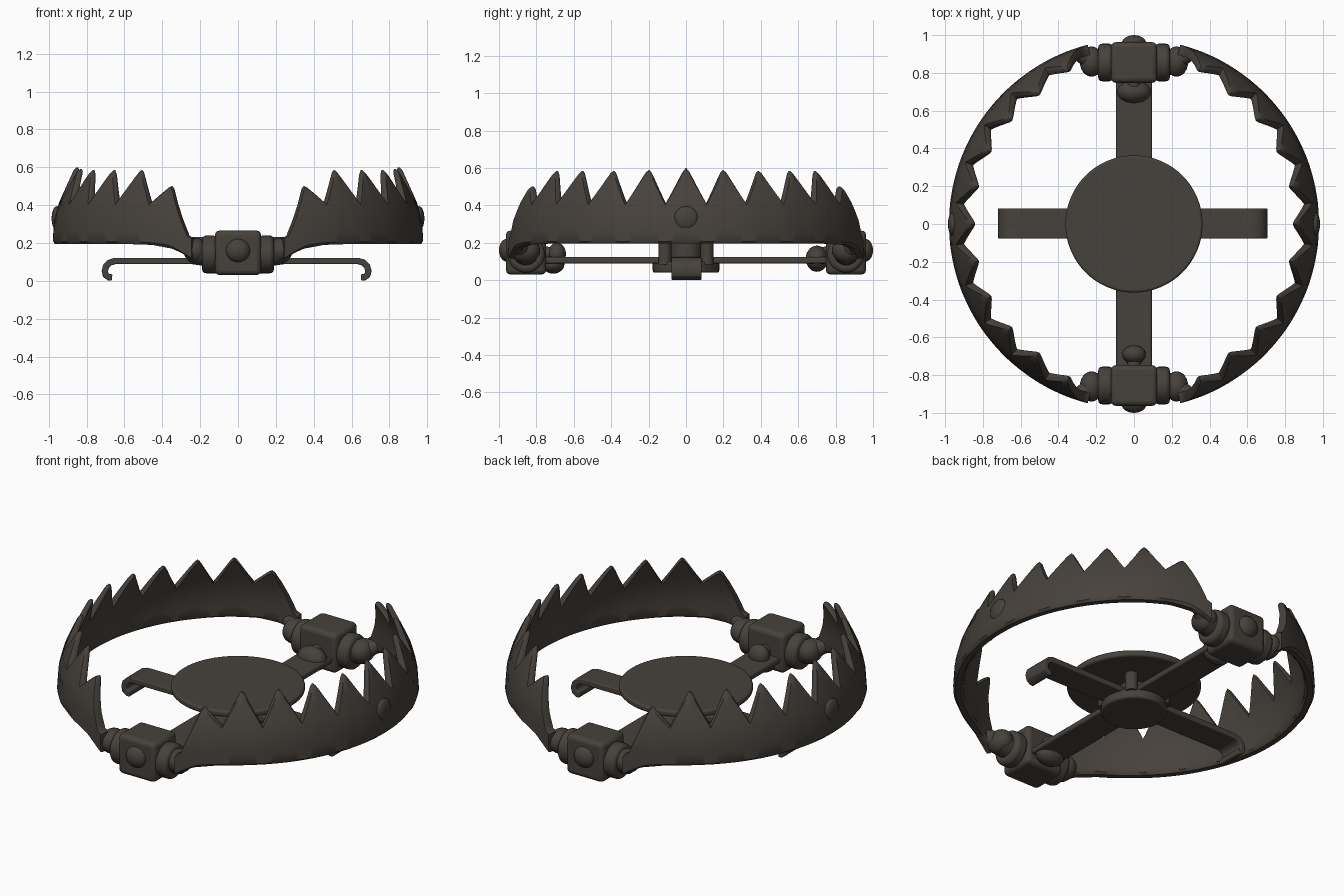
import bpy, bmesh, math
from mathutils import Vector, Matrix

if "Cube" in bpy.data.objects:
    bpy.data.objects.remove(bpy.data.objects["Cube"])

iron = bpy.data.materials.new("dark iron")
iron.diffuse_color = (0.062, 0.053, 0.045, 1)
iron.use_nodes = True
iron.node_tree.nodes["Principled BSDF"].inputs["Base Color"].default_value = iron.diffuse_color


def finish(name, bm, bevel=0.0, angle=35):
    bmesh.ops.recalc_face_normals(bm, faces=bm.faces)
    me = bpy.data.meshes.new(name)
    bm.to_mesh(me)
    bm.free()
    me.materials.append(iron)
    ob = bpy.data.objects.new(name, me)
    bpy.context.collection.objects.link(ob)
    if bevel:
        m = ob.modifiers.new("bevel", 'BEVEL')
        m.width, m.segments, m.limit_method = bevel, 3, 'ANGLE'
        m.angle_limit = math.radians(40)
    bpy.ops.object.select_all(action='DESELECT')
    ob.select_set(True)
    bpy.context.view_layer.objects.active = ob
    bpy.ops.object.shade_smooth_by_angle(angle=math.radians(angle))
    return ob


def box(name, c, size, bevel):
    bm = bmesh.new()
    bmesh.ops.create_cube(bm, size=1)
    bmesh.ops.transform(bm, verts=bm.verts, matrix=Matrix.Translation(c) @ Matrix.Diagonal((*size, 1)))
    return finish(name, bm, bevel)


def ball(name, c, size):
    bm = bmesh.new()
    bmesh.ops.create_uvsphere(bm, u_segments=24, v_segments=14, radius=1)
    bmesh.ops.transform(bm, verts=bm.verts, matrix=Matrix.Translation(c) @ Matrix.Diagonal((*size, 1)))
    return finish(name, bm, 0, 60)


def rod(name, a, b, r, bevel=0.0, r2=None, n=32):
    a, b = Vector(a), Vector(b)
    bm = bmesh.new()
    bmesh.ops.create_cone(bm, cap_ends=True, segments=n, radius1=r, radius2=r if r2 is None else r2,
                          depth=(b - a).length)
    rot = (b - a).to_track_quat('Z', 'Y').to_matrix().to_4x4()
    bmesh.ops.transform(bm, verts=bm.verts, matrix=Matrix.Translation((a + b) / 2) @ rot)
    return finish(name, bm, bevel)


def lerp(x, pts):
    if x <= pts[0][0]:
        return pts[0][1]
    for (x0, y0), (x1, y1) in zip(pts, pts[1:]):
        if x <= x1:
            return y0 + (y1 - y0) * (x - x0) / (x1 - x0)
    return pts[-1][1]


# toothed jaw: half ring with leaning teeth
STEP, LAST, END = 13.4, 67.0, 75.5
TIPS = [0.60, 0.59, 0.585, 0.585, 0.585, 0.50]


def top_edge(t):
    t = abs(t)
    if t > LAST:
        return lerp(t, [(LAST, 0.50), (LAST + 0.8, 0.485), (74, 0.24), (END, 0.225)])
    i = min(int(round(t / STEP)), 5)
    d = abs(t / STEP - i) * 2
    h = 1 - (math.sqrt(d * d + 0.012) - 0.11) / (math.sqrt(1.012) - 0.11)
    return 0.41 + (TIPS[i] - 0.41) * h


def bottom_edge(t):
    return lerp(abs(t), [(52, 0.195), (62, 0.19), (69, 0.17), (73, 0.14), (END, 0.115)])


def outer_r(z):
    return lerp(z, [(0.2, 0.98), (0.32, 0.972), (0.41, 0.948), (0.6, 0.862)])


def thick(z):
    return lerp(z, [(0.2, 0.055), (0.41, 0.043), (0.6, 0.026)])


def jaw(name, sx):
    bm = bmesh.new()
    ts = [i * STEP / 14 for i in range(71)] + [LAST + 0.8 + k * (END - LAST - 0.8) / 10 for k in range(11)]
    ts = [-t for t in ts[:0:-1]] + ts
    rings = []
    for t in ts:
        b, tp = bottom_edge(t), top_edge(t)
        zs = [b + (tp - b) * s for s in (0.05, 0.2, 0.4, 0.6, 0.8, 0.97)]
        sec = [(outer_r(z), z) for z in zs]
        ro, w = outer_r(tp), thick(tp)
        sec += [(ro - w * 0.3, tp), (ro - w * 0.7, tp)]
        sec += [(outer_r(z) - thick(z), z) for z in reversed(zs)]
        sec += [(0.98 - 0.043, b), (0.98 - 0.012, b)]
        a = math.radians(t)
        rings.append([bm.verts.new((sx * r * math.cos(a), r * math.sin(a), z)) for r, z in sec])
    n = len(rings[0])
    for p, q in zip(rings, rings[1:]):
        for j in range(n):
            bm.faces.new((p[j], p[(j + 1) % n], q[(j + 1) % n], q[j]))
    bm.faces.new(rings[0])
    bm.faces.new(rings[-1])
    finish(name, bm, 0, 40)


for side, sx in (("right", 1), ("left", -1)):
    jaw(side + "_jaw", sx)
    ball(side + "_jaw_rivet", (sx * 0.957, 0, 0.33), (0.028, 0.065, 0.065))

# hinges at front and back
for end, sy in (("front", -1), ("back", 1)):
    box(end + "_hinge_block", (0, sy * 0.855, 0.148), (0.245, 0.215, 0.235), 0.025)
    ball(end + "_outer_bolt", (0, sy * 0.955, 0.16), (0.065, 0.045, 0.062))
    rod(end + "_inner_pin", (0, sy * 0.70, 0.14), (0, sy * 0.80, 0.15), 0.035)
    for side, sx in (("right", 1), ("left", -1)):
        nm = end + "_" + side
        rod(nm + "_collar", (sx * 0.11, sy * 0.855, 0.14), (sx * 0.19, sy * 0.855, 0.14), 0.1, 0.022)
        rod(nm + "_jaw_pin", (sx * 0.16, sy * 0.855, 0.145), (sx * 0.23, sy * 0.86, 0.155), 0.068)
        ball(nm + "_jaw_eye", (sx * 0.225, sy * 0.86, 0.16), (0.062, 0.08, 0.068))
        rod(nm + "_jaw_root", (sx * 0.22, sy * 0.87, 0.16), (sx * 0.31, sy * 0.905, 0.2), 0.062, 0.01, 0.03)
ball("front_inner_bolt", (0, -0.69, 0.14), (0.062, 0.048, 0.06))
ball("back_inner_bolt", (0, 0.70, 0.115), (0.09, 0.06, 0.07))
ball("front_strap_end", (0, -0.71, 0.085), (0.085, 0.06, 0.05))

# long strap joining the hinges
box("long_strap", (0, 0, 0.106), (0.19, 1.56, 0.034), 0.01)

# cross strap with curled feet
half = [(0.60, 0.105), (0.635, 0.105), (0.662, 0.097), (0.682, 0.078), (0.689, 0.052),
        (0.684, 0.03), (0.668, 0.019), (0.65, 0.018)]
path = [Vector((-x - 0.015, z)) for x, z in reversed(half)] + [Vector(p) for p in half]
bm = bmesh.new()
rows = []
for i, p in enumerate(path):
    d = (path[min(i + 1, len(path) - 1)] - path[max(i - 1, 0)]).normalized()
    nrm = Vector((-d.y, d.x)) * 0.017
    rows.append([bm.verts.new((q.x, y, q.y)) for q, y in
                 ((p + nrm, -0.077), (p + nrm, 0.083), (p - nrm, 0.083), (p - nrm, -0.077))])
for p, q in zip(rows, rows[1:]):
    for j in range(4):
        bm.faces.new((p[j], p[(j + 1) % 4], q[(j + 1) % 4], q[j]))
bm.faces.new(rows[0])
bm.faces.new(rows[-1])
finish("cross_strap", bm, 0.006, 40)

# trigger plate, hub and posts
rod("trigger_plate", (0, 0, 0.195), (0, 0, 0.232), 0.363, 0.012, n=64)
rod("lower_hub", (0, 0, 0.04), (0, 0, 0.10), 0.178, 0.012, n=48)
rod("plate_hub", (0, 0, 0.10), (0, 0, 0.20), 0.085)
for i in range(4):
    a = math.radians(45 + 90 * i)
    c = (0.16 * math.cos(a), 0.16 * math.sin(a))
    rod("plate_post_%d" % (i + 1), (*c, 0.085), (*c, 0.20), 0.035, n=20)
